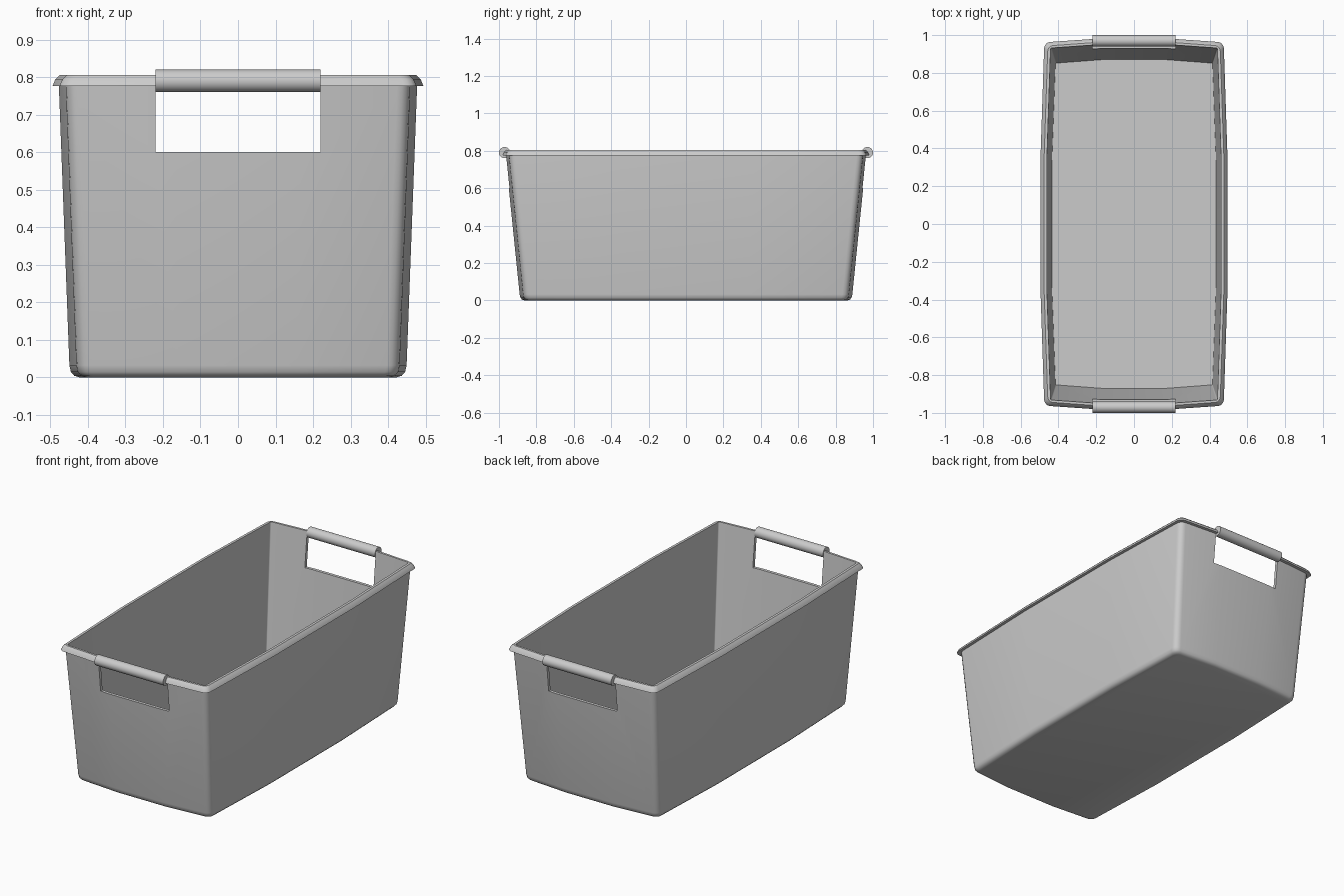
import bpy, bmesh, math

cube = bpy.data.objects.get("Cube")
if cube:
    bpy.data.objects.remove(cube, do_unlink=True)

mat = bpy.data.materials.new("grey plastic")
mat.use_nodes = True
GREY = (0.6, 0.6, 0.6, 1)
mat.diffuse_color = GREY
mat.node_tree.nodes["Principled BSDF"].inputs["Base Color"].default_value = GREY

BULGE = 0.02


def outline(hx, hy, r):
    """Rounded rectangle whose four sides bow outwards; hx, hy at mid-side."""
    cx, cy = hx - BULGE - r, hy - BULGE - r
    pts = []
    for k, (sx, sy) in enumerate([(1, 1), (-1, 1), (-1, -1), (1, -1)]):
        # Rounded corner
        for i in range(5):
            a = math.radians(90 * k + 22.5 * i)
            pts.append((sx * cx + r * math.cos(a), sy * cy + r * math.sin(a)))
        # Bowed side that follows the corner
        for t in (0.4, -0.4):
            b = BULGE * 0.92
            pts.append([(t * cx, hy - BULGE + b), (-hx + BULGE - b, t * cy),
                        (-t * cx, -hy + BULGE - b), (hx - BULGE + b, -t * cy)][k])
    return pts


def finish(obj):
    bpy.ops.object.select_all(action='DESELECT')
    obj.select_set(True)
    bpy.context.view_layer.objects.active = obj
    bpy.ops.object.shade_smooth_by_angle(angle=math.radians(35))


# Tub: bottom fillet, outer wall, overhanging lip, inner wall, floor
sections = [
    (0.425, 0.865, 0.03, 0), (0.438, 0.878, 0.032, 0.004),
    (0.447, 0.887, 0.035, 0.014), (0.451, 0.891, 0.035, 0.032),
    (0.479, 0.967, 0.035, 0.776), (0.496, 0.984, 0.035, 0.776),
    (0.489, 0.977, 0.032, 0.793), (0.477, 0.965, 0.03, 0.805),
    (0.462, 0.952, 0.008, 0.805), (0.436, 0.872, 0.006, 0.02),
]
bm = bmesh.new()
rings = [[bm.verts.new((x, y, z)) for x, y in outline(hx, hy, r)]
         for hx, hy, r, z in sections]
n = len(rings[0])
for lo, hi in zip(rings, rings[1:]):
    for i in range(n):
        j = (i + 1) % n
        bm.faces.new((lo[i], lo[j], hi[j], hi[i]))
bm.faces.new(rings[0][::-1])
bm.faces.new(rings[-1])
bmesh.ops.recalc_face_normals(bm, faces=bm.faces)
mesh = bpy.data.meshes.new("tub")
bm.to_mesh(mesh)
bm.free()
mesh.materials.append(mat)
tub = bpy.data.objects.new("tub", mesh)
bpy.context.collection.objects.link(tub)

# Handle openings through both ends
bpy.ops.mesh.primitive_cube_add(size=1, location=(0, 0, 0.75))
cutter = bpy.context.object
cutter.name = "handle_opening_cutter"
cutter.scale = (0.44, 3, 0.3)
cutter.hide_render = True
cutter.data.materials.append(mat)
bpy.context.view_layer.update()
cut = tub.modifiers.new("handle openings", 'BOOLEAN')
cut.operation = 'DIFFERENCE'
cut.solver = 'EXACT'
cut.object = cutter
bpy.context.view_layer.objects.active = tub
bpy.ops.object.modifier_apply(modifier=cut.name)
bpy.data.objects.remove(cutter, do_unlink=True)
finish(tub)

# Round grip bars bridging the openings
for side, name in ((-1, "front_handle"), (1, "back_handle")):
    bpy.ops.mesh.primitive_cylinder_add(
        vertices=24, radius=0.03, depth=0.44,
        location=(0, side * 0.97, 0.79), rotation=(0, math.pi / 2, 0))
    bar = bpy.context.object
    bar.name = name
    bar.data.materials.append(mat)
    finish(bar)
